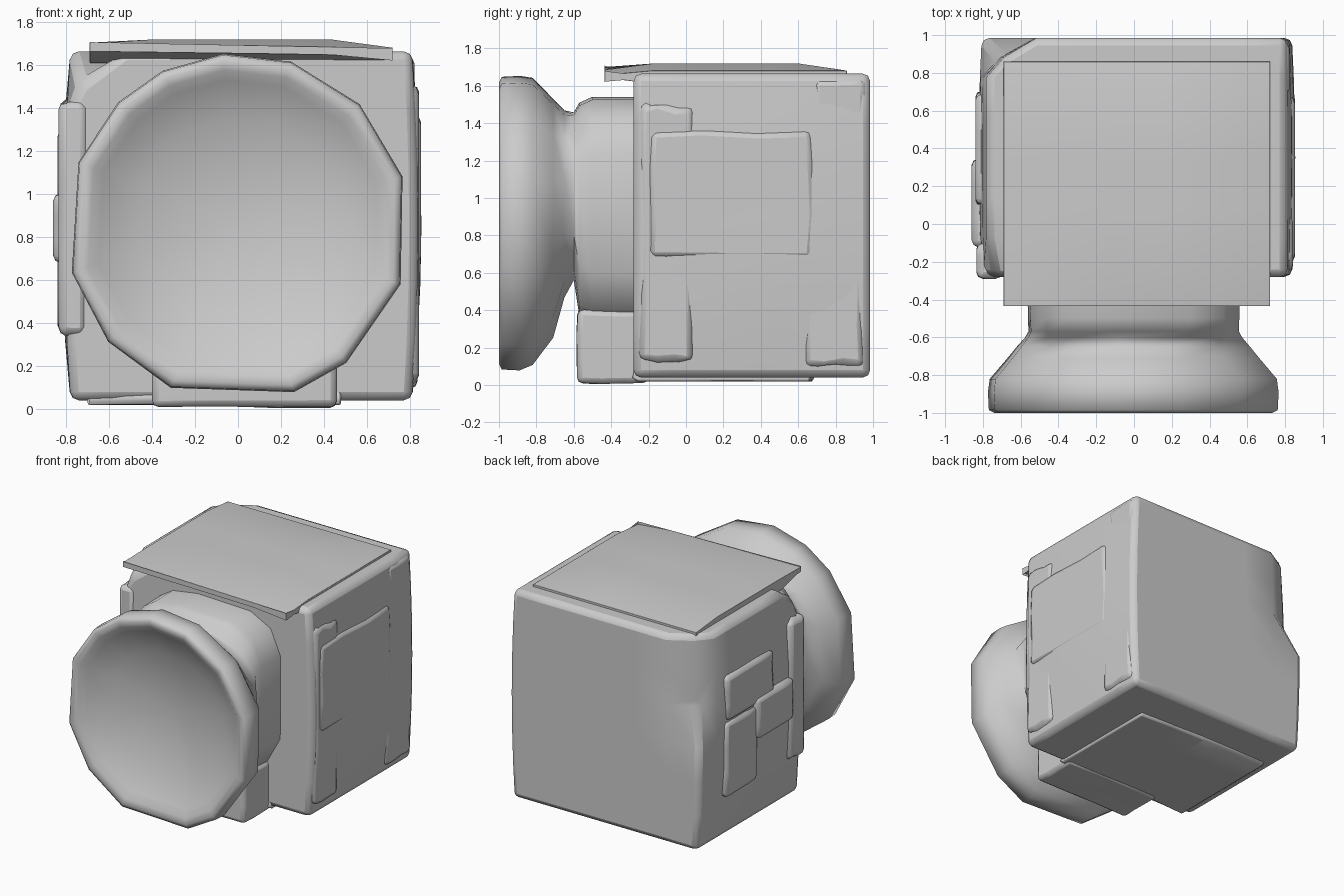
import bpy, bmesh, math, random

cube = bpy.data.objects.get("Cube")
if cube:
    bpy.data.objects.remove(cube, do_unlink=True)
random.seed(4)

grey = bpy.data.materials.new("plain grey")
grey.use_nodes = True
grey.diffuse_color = (0.6, 0.6, 0.6, 1)
grey.node_tree.nodes["Principled BSDF"].inputs["Base Color"].default_value = (0.6, 0.6, 0.6, 1)


def finish(name, bm, bevel=0.0, angle=50):
    bmesh.ops.recalc_face_normals(bm, faces=bm.faces)
    mesh = bpy.data.meshes.new(name)
    bm.to_mesh(mesh)
    bm.free()
    mesh.materials.append(grey)
    ob = bpy.data.objects.new(name, mesh)
    bpy.context.collection.objects.link(ob)
    bpy.ops.object.select_all(action="DESELECT")
    ob.select_set(True)
    bpy.context.view_layer.objects.active = ob
    if bevel:
        mod = ob.modifiers.new("soft edges", "BEVEL")
        mod.width, mod.segments, mod.limit_method = bevel, 2, "ANGLE"
        mod.angle_limit = math.radians(50)
    bpy.ops.object.shade_smooth_by_angle(angle=math.radians(angle))
    return ob


def block(name, xs, ys, zs, bevel=0.02, cuts=0, shape=None):
    """Box between the given limits, optionally subdivided and reshaped."""
    bm = bmesh.new()
    bmesh.ops.create_cube(bm, size=1)
    if cuts:
        bmesh.ops.subdivide_edges(bm, edges=bm.edges[:], cuts=cuts, use_grid_fill=True)
    for v in bm.verts:
        if shape:
            shape(v.co)
        for i, (lo, hi) in enumerate((xs, ys, zs)):
            v.co[i] = lo + (v.co[i] + 0.5) * (hi - lo)
    return finish(name, bm, bevel)


def swollen(co):
    # sides bulge outward at mid height; the upper left corners are worn away
    left, back, front = co.x < -0.45, co.y > 0.45, co.y < -0.45
    fall = (1 - (2 * co.z) ** 2) * (1 - 0.4 * (2 * co.y) ** 2)
    co.x *= 1 + 0.055 * fall
    if left and back and co.z > 0.15:
        co.x += 0.06
        co.y -= 0.08
    if left and front and co.z > 0.45:
        co.x += 0.03
        co.z -= 0.1


def rumpled(co):
    co.y += random.uniform(-0.02, 0.02)
    co.z += random.uniform(-0.015, 0.015)


# main housing
block("housing", (-0.78, 0.81), (-0.28, 0.985), (0.04, 1.665), 0.04, 5, swollen)
block("base_plate", (-0.7, 0.48), (-0.27, 0.67), (0.02, 0.1), 0.02, 3, rumpled)


# lid with a drooping lip hanging over the front
def lid_shape(co):
    right, front, back = co.x > 0.45, co.y < -0.45, co.y > 0.45
    if co.z > 0:
        if not (front or back or abs(co.x) > 0.4):
            co.z += 0.15
        if right or back:
            co.z -= 0.25
        if front:
            co.z -= 0.05 + 0.2 * (co.x + 0.5)
    elif front:
        co.z += 0.65 - 0.3 * (co.x + 0.5)


block("lid", (-0.69, 0.72), (-0.435, 0.86), (1.61, 1.705), 0.008, 4, lid_shape)

# raised panels on both flanks: side, depth, y limits, z limits
panels = [
    (1, 0.842, (-0.25, 0.04), (0.12, 1.5)),
    (1, 0.852, (-0.2, 0.68), (0.68, 1.36)),
    (1, 0.835, (0.63, 0.95), (0.1, 0.75)),
    (1, 0.822, (0.68, 0.965), (1.34, 1.64)),
    (-1, 0.835, (-0.29, -0.1), (0.35, 1.43)),
    (-1, 0.86, (-0.12, 0.34), (0.68, 1.0)),
    (-1, 0.84, (0.1, 0.68), (0.95, 1.3)),
    (-1, 0.84, (0.3, 0.7), (0.36, 0.95)),
]
for n, (side, depth, ys, zs) in enumerate(panels):
    block(f"side_panel_{n + 1}", sorted((side * 0.7, side * depth)), ys, zs, 0.035, 2, rumpled)

# foot under the neck
block("neck_foot", (-0.4, 0.46), (-0.58, -0.2), (0.01, 0.4), 0.03, 2, rumpled)

# neck flaring into a dish, from the housing to the bowl centre
# each ring: y, half width, bottom, top, roundness (below 1 is squarer)
rings = [
    (-0.2, 0.57, 0.32, 1.53, 0.55), (-0.5, 0.56, 0.33, 1.53, 0.55),
    (-0.57, 0.56, 0.36, 1.5, 0.6), (-0.6, 0.58, 0.55, 1.45, 0.75),
    (-0.65, 0.63, 0.45, 1.46, 1), (-0.71, 0.68, 0.23, 1.52, 1),
    (-0.82, 0.775, 0.08, 1.63, 1), (-0.89, 0.785, 0.05, 1.64, 1),
    (-0.985, 0.78, 0.055, 1.635, 1), (-1.0, 0.75, 0.085, 1.605, 1),
    (-0.99, 0.71, 0.13, 1.565, 1), (-0.955, 0.66, 0.19, 1.52, 1),
    (-0.88, 0.48, 0.38, 1.34, 1), (-0.83, 0.25, 0.62, 1.12, 1),
]
# uneven spacing of the rim corners, in degrees
corners = [17, 45, 72, 95, 116, 134, 158, 195, 221, 247, 289, 309, 341]
count = len(corners)


def rounded(value, power):
    return math.copysign(abs(value) ** power, value)


bm = bmesh.new()
loops = []
for y, half, low, high, power in rings:
    mid, tall = (low + high) / 2, (high - low) / 2
    loop = []
    for degrees in corners:
        a = math.radians(degrees)
        x = rounded(math.cos(a), power) * half
        z = rounded(math.sin(a), power) * tall
        loop.append(bm.verts.new((x * 1.02, y, mid + z * 1.02)))
    loops.append(loop)
for a, b in zip(loops, loops[1:]):
    for k in range(count):
        j = (k + 1) % count
        bm.faces.new((a[k], a[j], b[j], b[k]))
bm.faces.new(loops[0])
tip = bm.verts.new((0, -0.81, 0.87))
for k in range(count):
    bm.faces.new((loops[-1][k], loops[-1][(k + 1) % count], tip))
finish("neck_and_dish", bm, angle=70)
